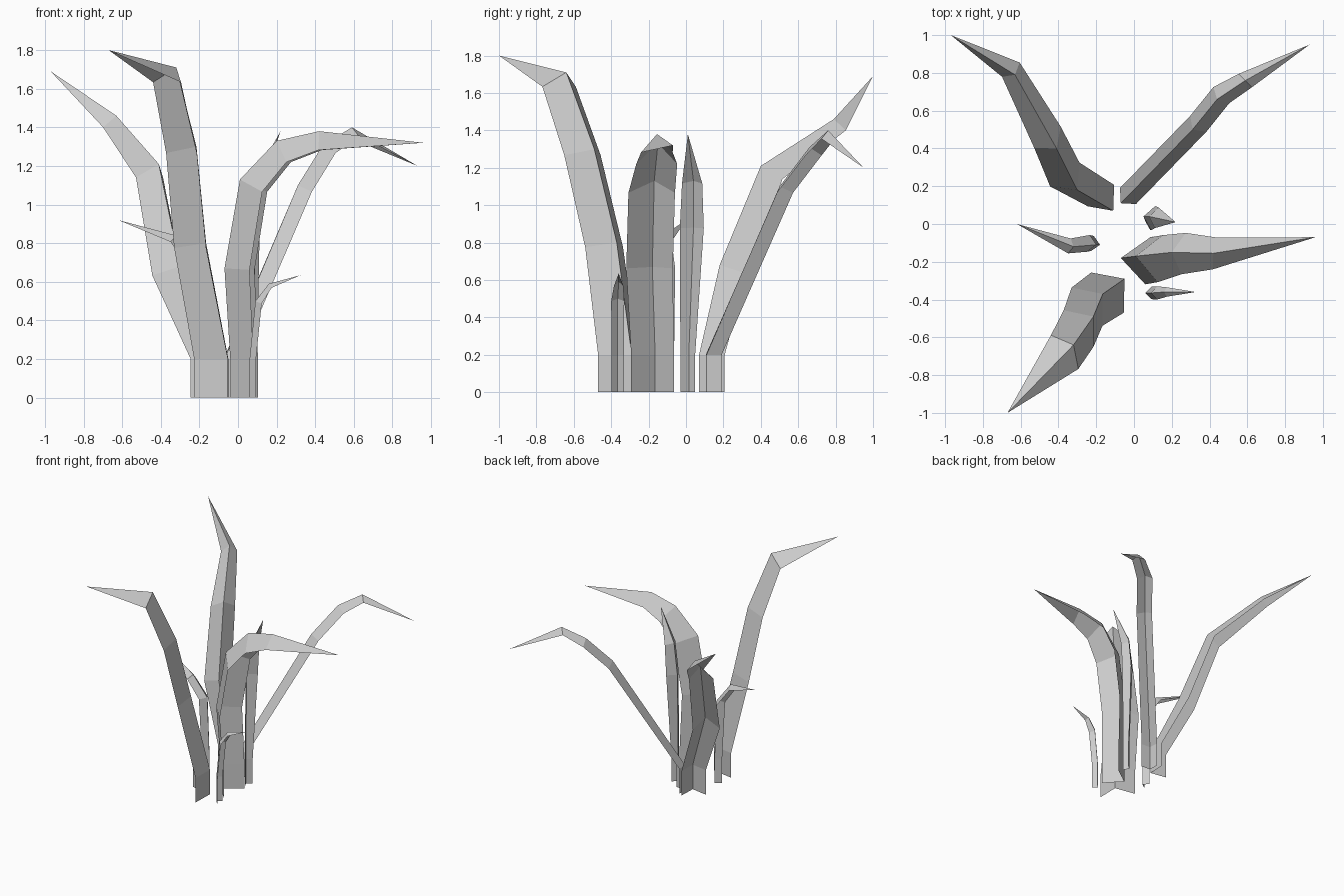
import bpy
import bmesh
from math import cos, sin, radians
from mathutils import Vector

default_cube = bpy.data.objects.get("Cube")
if default_cube:
    bpy.data.objects.remove(default_cube, do_unlink=True)

# One plain grey for the whole plant
grey = bpy.data.materials.new("plain_grey")
grey.use_nodes = True
colour = (0.6, 0.6, 0.6, 1)
grey.diffuse_color = colour
grey.node_tree.nodes["Principled BSDF"].inputs["Base Color"].default_value = colour

UP = Vector((0, 0, 1))
FOOT = 0.2  # height of the upright foot of every leaf


def folded_leaf(name, heading, crease, foot, bends, tip):
    """Leaf folded along its midrib.

    heading: direction the fold opens to, in degrees
    crease:  fold depth relative to the half width
    foot:    x, y, half width at the ground
    bends:   x, y, z, half width along the midrib
    tip:     x, y, z of the point
    """
    out = Vector((cos(radians(heading)), sin(radians(heading)), 0))
    side = UP.cross(out)
    x, y, half = foot
    rows = [(x, y, 0, half), (x, y, FOOT, half)] + bends
    ribs = [Vector(row[:3]) for row in rows] + [Vector(tip)]

    bm = bmesh.new()
    loops = []
    for i, row in enumerate(rows):
        # The fold turns from outward to downward as the leaf bends over
        if i < 2:
            fold = out
        else:
            run = (ribs[i + 1] - ribs[i]).normalized() + (ribs[i] - ribs[i - 1]).normalized()
            fold = (out * run.z - UP * run.dot(out)).normalized()
        half = row[3]
        inward = fold * half * crease
        points = (ribs[i] + side * half + inward, ribs[i], ribs[i] - side * half + inward)
        loops.append([bm.verts.new(p) for p in points])

    for low, high in zip(loops, loops[1:]):
        for j in range(2):
            bm.faces.new((low[j], low[j + 1], high[j + 1], high[j]))
    point = bm.verts.new(tip)
    for j in range(2):
        bm.faces.new((loops[-1][j], loops[-1][j + 1], point))

    mesh = bpy.data.meshes.new(name)
    bm.to_mesh(mesh)
    bm.free()
    mesh.materials.append(grey)
    leaf = bpy.data.objects.new(name, mesh)
    bpy.context.collection.objects.link(leaf)
    return leaf


# Tall leaves
folded_leaf("front_tall_leaf", 219, 0.85, (-0.05, -0.29, 0.137),
            [(-0.165, -0.37, 0.8, 0.13), (-0.215, -0.49, 1.3, 0.125),
             (-0.32, -0.64, 1.71, 0.115)],
            (-0.67, -1, 1.8))
folded_leaf("back_tall_leaf", 129, 1.15, (-0.11, 0.07, 0.09),
            [(-0.3, 0.18, 0.68, 0.1), (-0.41, 0.4, 1.21, 0.09),
             (-0.63, 0.79, 1.46, 0.06)],
            (-0.97, 1, 1.69))
folded_leaf("back_arching_leaf", 45, 0.9, (-0.07, 0.11, 0.06),
            [(0.31, 0.5, 1.1, 0.06), (0.44, 0.66, 1.31, 0.06),
             (0.59, 0.76, 1.4, 0.05)],
            (0.93, 0.95, 1.2))
folded_leaf("side_arching_leaf", -6, 1.15, (-0.04, -0.165, 0.115),
            [(-0.07, -0.18, 0.67, 0.125), (0.01, -0.17, 1.13, 0.125),
             (0.2, -0.15, 1.33, 0.11), (0.42, -0.155, 1.38, 0.085)],
            (0.96, -0.07, 1.32))

# Short shoots between them
folded_leaf("left_shoot", 170, 1, (-0.18, -0.11, 0.04),
            [(-0.2, -0.11, 0.68, 0.045), (-0.32, -0.12, 0.84, 0.04)],
            (-0.62, 0, 0.92))
folded_leaf("front_shoot", 0, 1, (0.06, -0.365, 0.033),
            [(0.09, -0.365, 0.5, 0.035), (0.16, -0.36, 0.59, 0.025)],
            (0.325, -0.36, 0.635))
folded_leaf("middle_shoot", -10, 0.8, (0.06, 0.015, 0.04),
            [(0.05, 0.04, 0.88, 0.065), (0.08, 0.04, 1.13, 0.055)],
            (0.22, 0.01, 1.38))
